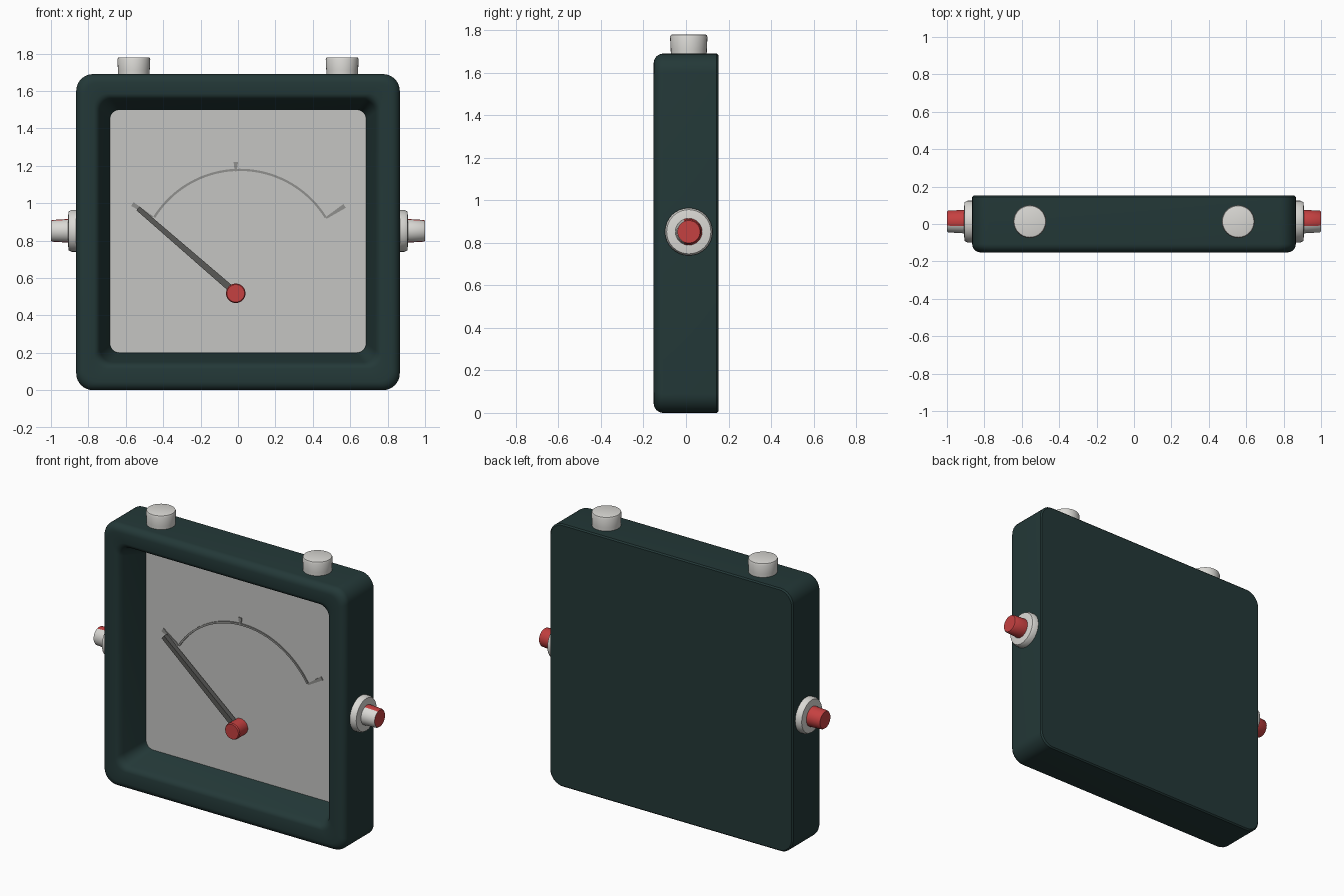
import bpy, bmesh, math
from mathutils import Vector, Matrix

if "Cube" in bpy.data.objects:
    bpy.data.objects.remove(bpy.data.objects["Cube"])


def material(name, rgb):
    m = bpy.data.materials.new(name)
    m.diffuse_color = (*rgb, 1)
    m.use_nodes = True
    m.node_tree.nodes["Principled BSDF"].inputs["Base Color"].default_value = m.diffuse_color
    return m


GREEN = material("dark green", (0.017, 0.040, 0.039))
DIAL = material("dial grey", (0.56, 0.56, 0.545))
WHITE = material("knob white", (0.70, 0.69, 0.66))
RED = material("red", (0.56, 0.052, 0.052))
DARK = material("needle grey", (0.10, 0.10, 0.095))
MID = material("scale grey", (0.28, 0.28, 0.27))


def finish(name, bm, mats, angle=35):
    bmesh.ops.recalc_face_normals(bm, faces=bm.faces)
    me = bpy.data.meshes.new(name)
    bm.to_mesh(me)
    bm.free()
    ob = bpy.data.objects.new(name, me)
    bpy.context.collection.objects.link(ob)
    for m in mats:
        me.materials.append(m)
    bpy.ops.object.select_all(action='DESELECT')
    ob.select_set(True)
    bpy.context.view_layer.objects.active = ob
    bpy.ops.object.shade_smooth_by_angle(angle=math.radians(angle))
    return ob


def skin(bm, loops):
    """Join successive point loops and cap both ends."""
    rings = [[bm.verts.new(p) for p in lp] for lp in loops]
    n = len(rings[0])
    for a, b in zip(rings, rings[1:]):
        for i in range(n):
            bm.faces.new((a[i], a[(i + 1) % n], b[(i + 1) % n], b[i]))
    bm.faces.new(rings[0])
    bm.faces.new(rings[-1])


def rounded_rect(hw, z0, z1, r, y, seg=8):
    pts = []
    corners = [(hw - r, z1 - r), (-hw + r, z1 - r), (-hw + r, z0 + r), (hw - r, z0 + r)]
    for k, (cx, cz) in enumerate(corners):
        for i in range(seg + 1):
            a = math.pi / 2 * (k + i / seg)
            pts.append((cx + r * math.cos(a), y, cz + r * math.sin(a)))
    return pts


def lathe(name, profile, origin, axis, mats, seg=32, rule=None):
    """Revolve (radius, height) points around an axis."""
    rot = Vector((0, 0, 1)).rotation_difference(Vector(axis)).to_matrix().to_4x4()
    mat = Matrix.Translation(origin) @ rot
    bm = bmesh.new()
    skin(bm, [[mat @ Vector((r * math.cos(2 * math.pi * i / seg),
                             r * math.sin(2 * math.pi * i / seg), h))
               for i in range(seg)] for r, h in profile])
    if rule:
        bmesh.ops.recalc_face_normals(bm, faces=bm.faces)
        for f in bm.faces:
            f.material_index = rule(f)
    return finish(name, bm, mats)


def plate(name, outline, y0, y1, mat):
    """Extrude an x-z outline from y0 to y1."""
    bm = bmesh.new()
    skin(bm, [[(x, y, z) for x, z in outline] for y in (y0, y1)])
    return finish(name, bm, [mat])


def bar(a, b, wa, wb):
    a, b = Vector(a), Vector(b)
    d = (b - a).normalized()
    n = Vector((-d.y, d.x))
    return [tuple(p) for p in (a + n * wa, b + n * wb, b - n * wb, a - n * wa)]


# case: rounded box with softened front rim and sloping recess
B = 0.152
rings = [rounded_rect(0.857, 0.008, 1.682, 0.085, B),
         rounded_rect(0.865, 0, 1.69, 0.09, B - 0.008)]
for i in range(7):
    a = math.pi / 2 * i / 6
    d = 0.045 * (1 - math.cos(a))
    rings.append(rounded_rect(0.865 - d, d, 1.69 - d, 0.09 - d * 0.5, -B + 0.045 - 0.045 * math.sin(a)))
for inset, y, r in ((0.095, -B, 0.07), (0.108, -0.148, 0.07), (0.12, -0.137, 0.07),
                    (0.13, -0.115, 0.065), (0.18, 0.05, 0.05)):
    rings.append(rounded_rect(0.865 - inset, inset + 0.02, 1.69 - inset - 0.01, r, y))
bm = bmesh.new()
skin(bm, rings)
finish("case", bm, [GREEN])

# dial plate
bm = bmesh.new()
skin(bm, [rounded_rect(0.684, 0.201, 1.499, 0.05, y) for y in (0.05, 0.043)])
finish("dial_plate", bm, [DIAL])

# scale arc and its three ticks
cx, cz, R = 0.01, 0.638, 0.54
angles = [math.radians(148 - 116 * i / 40) for i in range(41)]
arc = [(cx + (R + 0.006) * math.cos(a), cz + (R + 0.006) * math.sin(a)) for a in angles]
arc += [(cx + (R - 0.006) * math.cos(a), cz + (R - 0.006) * math.sin(a)) for a in reversed(angles)]
plate("scale_arc", arc, 0.045, 0.036, MID)
for name, a, b in (("left", (-0.455, 0.925), (-0.565, 0.995)),
                   ("middle", (-0.012, 1.17), (-0.012, 1.22)),
                   ("right", (0.47, 0.92), (0.57, 0.985))):
    plate("tick_" + name, bar(a, b, 0.005, 0.012), 0.045, 0.037, MID)

# needle and hub
plate("needle", bar((-0.012, 0.52), (-0.535, 0.972), 0.018, 0.013), 0.03, -0.002, DARK)
lathe("needle_hub", [(0.052, 0), (0.052, 0.085), (0.047, 0.092)],
      (-0.012, 0.046, 0.518), (0, -1, 0), [RED])

# top buttons
for name, x in (("left", -0.557), ("right", 0.557)):
    lathe("top_button_" + name,
          [(0.084, -0.02), (0.085, 0.02), (0.088, 0.078), (0.084, 0.088), (0.078, 0.09)],
          (x, 0.013, 1.69), (0, 0, 1), [WHITE])


# side knobs: white collar, red stem that is white on its front half
def stem_colour(f):
    return 1 if f.normal.y < -0.3 and abs(f.normal.x) < 0.7 else 0


for name, s in (("left", -1), ("right", 1)):
    lathe("collar_" + name, [(0.112, -0.02), (0.112, 0.025), (0.104, 0.04), (0.07, 0.045)],
          (s * 0.865, 0.013, 0.852), (s, 0, 0), [WHITE])
    lathe("stem_" + name, [(0.064, 0.03), (0.062, 0.06), (0.058, 0.128), (0.053, 0.135)],
          (s * 0.865, 0.013, 0.852), (s, 0, 0), [RED, WHITE], rule=stem_colour)
